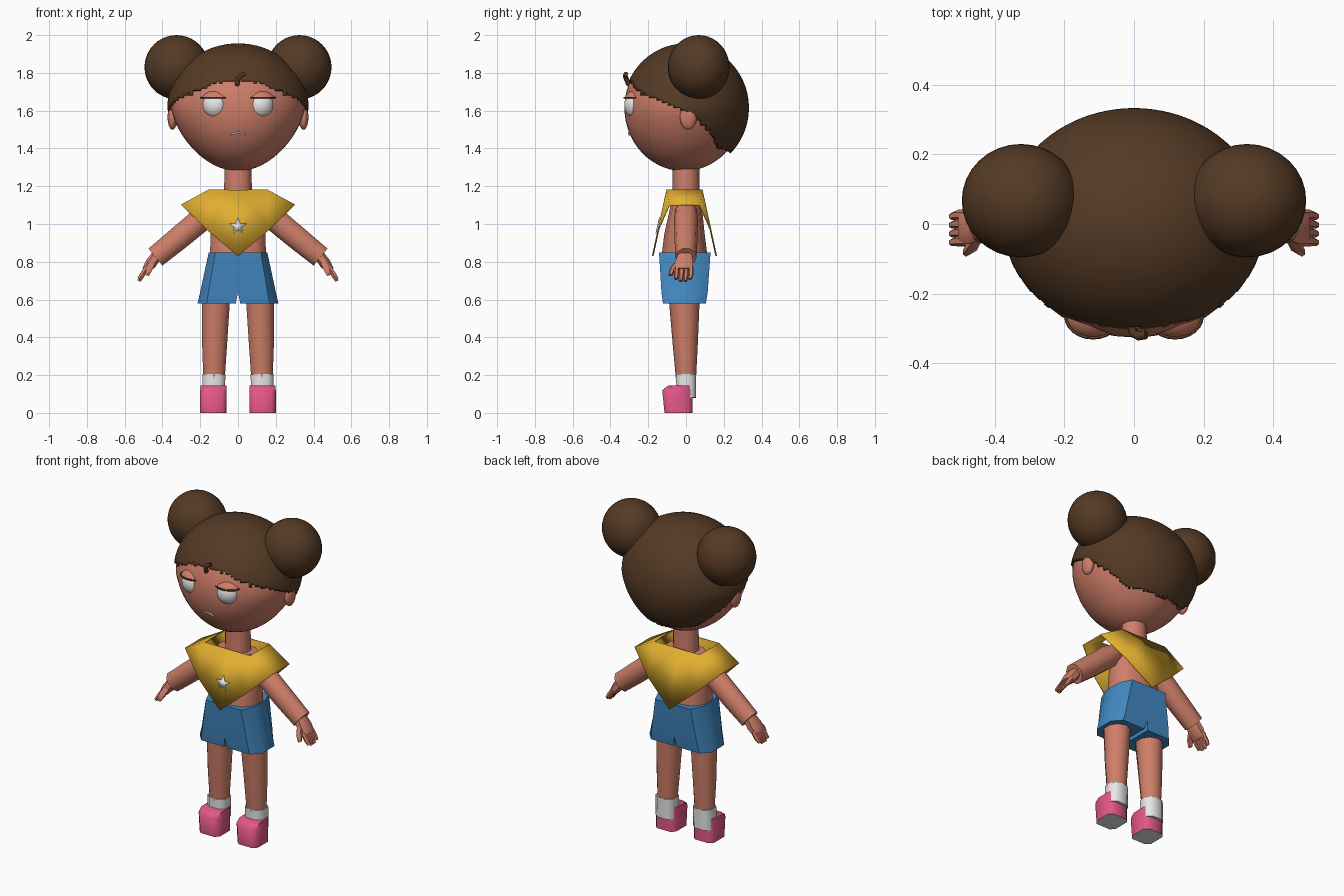
import bpy, bmesh, math
from mathutils import Vector
from math import sin, cos, pi, radians

if "Cube" in bpy.data.objects:
    bpy.data.objects.remove(bpy.data.objects["Cube"], do_unlink=True)


def material(name, r, g, b):
    m = bpy.data.materials.new(name)
    m.use_nodes = True
    m.diffuse_color = (r, g, b, 1)
    m.node_tree.nodes["Principled BSDF"].inputs["Base Color"].default_value = (r, g, b, 1)
    return m


skin = material("skin", .62, .21, .14)
brown = material("brown hair", .09, .042, .018)
yellow = material("yellow cloth", .75, .43, .03)
blue = material("blue cloth", .055, .25, .54)
pink = material("pink shoe", .76, .095, .25)
white = material("white", .8, .8, .8)


def finish(name, bm, mat, angle=40, thick=0):
    """Turn a bmesh into a shaded object, optionally given thickness."""
    bmesh.ops.recalc_face_normals(bm, faces=bm.faces[:])
    me = bpy.data.meshes.new(name)
    bm.to_mesh(me)
    bm.free()
    me.materials.append(mat)
    ob = bpy.data.objects.new(name, me)
    bpy.context.collection.objects.link(ob)
    if thick:
        mod = ob.modifiers.new("thickness", 'SOLIDIFY')
        mod.thickness, mod.offset = thick, 0
    bpy.ops.object.select_all(action='DESELECT')
    ob.select_set(True)
    bpy.context.view_layer.objects.active = ob
    bpy.ops.object.shade_smooth_by_angle(angle=radians(angle))
    return ob


def loft(name, rings, mat, n=8, power=1.0, angle=50):
    """Join rings (centre, half width, half depth) along a path; power < 1 is boxier."""
    bm = bmesh.new()
    axis = (Vector(rings[-1][0]) - Vector(rings[0][0])).normalized()
    v = Vector((0, 1, 0))
    u = v.cross(axis).normalized()
    loops = []
    for c, ru, rv in rings:
        loop = []
        for i in range(n):
            a = 2 * pi * (i + .5) / n
            x = math.copysign(abs(cos(a)) ** power, cos(a))
            y = math.copysign(abs(sin(a)) ** power, sin(a))
            k = cos(pi / n) ** power
            loop.append(bm.verts.new(Vector(c) + u * x * ru / k + v * y * rv / k))
        loops.append(loop)
    for a, b in zip(loops, loops[1:]):
        for i in range(n):
            bm.faces.new((a[i], a[(i + 1) % n], b[(i + 1) % n], b[i]))
    bm.faces.new(loops[0])
    bm.faces.new(loops[-1])
    return finish(name, bm, mat, angle)


def ball(center, radii, u=32, v=20):
    bm = bmesh.new()
    bmesh.ops.create_uvsphere(bm, u_segments=u, v_segments=v, radius=1)
    for p in bm.verts:
        p.co = Vector(center) + Vector(radii) * p.co
    return bm


def strand(name, points, radius, mat):
    """Thin rounded line through points."""
    cu = bpy.data.curves.new(name, 'CURVE')
    cu.dimensions = '3D'
    cu.bevel_depth, cu.bevel_resolution, cu.use_fill_caps = radius, 1, True
    sp = cu.splines.new('POLY')
    sp.points.add(len(points) - 1)
    for p, co in zip(sp.points, points):
        p.co = (*co, 1)
    cu.materials.append(mat)
    ob = bpy.data.objects.new(name, cu)
    bpy.context.collection.objects.link(ob)


def side(s):
    return "left_" if s > 0 else "right_"


# Head: ellipsoid narrowing towards the chin
HEAD_Z = 1.615


def skull(center, radii, u, v):
    bm = ball(center, radii, u, v)
    for p in bm.verts:
        t = (HEAD_Z - p.co.z) / radii[2]
        p.co.x *= 1 - .18 * max(t, 0)
    return bm


finish("head", skull((0, -.012, HEAD_Z), (.355, .314, .335), 40, 28), skin)

# Hair cap: skull shell kept above a jagged hairline (degrees from front, height)
HAIRLINE = [(0, 1.765), (25, 1.74), (50, 1.685), (80, 1.625), (95, 1.58),
            (115, 1.48), (130, 1.405), (180, 1.385)]


def hairline(a):
    for (a0, z0), (a1, z1) in zip(HAIRLINE, HAIRLINE[1:]):
        if a <= a1:
            return z0 + (z1 - z0) * (a - a0) / (a1 - a0)
    return HAIRLINE[-1][1]


bm = skull((0, 0, HEAD_Z), (.366, .325, .333), 128, 80)
low = []
for f in bm.faces:
    c = f.calc_center_median()
    a = math.degrees(math.atan2(abs(c.x), -c.y))
    if c.z < hairline(a) + .006 * sin(a * 1.3):
        low.append(f)
bmesh.ops.delete(bm, geom=low, context='FACES')
finish("hair_cap", bm, brown, 40, .016)
strand("hair_curl", [(-.005, -.302, 1.735), (.0, -.315, 1.765), (.012, -.322, 1.785),
                     (.035, -.318, 1.795)], .013, brown)

# Mouth
strand("mouth", [(x * .01, -.301 + .00003 * x * x, 1.483 - .0006 * x * x)
                 for x in range(-4, 5)], .005, white)

for s in (1, -1):
    p = side(s)
    # Hair bun and ear
    finish(p + "hair_bun", ball((s * .325, .067, 1.83), (.17, .163, .17)), brown)
    finish(p + "ear", ball((s * .347, .012, 1.565), (.026, .045, .066), 16, 12), skin)

    # Eye, heavy lid and lash line
    ex, ey, ez = s * .118, -.264, 1.63
    finish(p + "eye", ball((ex, ey, ez), (.07, .063, .072)), white)
    bm = ball((ex, ey, ez), (.086, .07, .08))
    bmesh.ops.bisect_plane(bm, geom=bm.verts[:] + bm.edges[:] + bm.faces[:],
                           plane_co=(0, 0, 1.668), plane_no=(0, 0, -1), clear_outer=True)
    bmesh.ops.holes_fill(bm, edges=[e for e in bm.edges if e.is_boundary])
    finish(p + "eyelid", bm, skin)
    lash = [(ex + .078 * cos(a), ey - .063 * sin(a), 1.668)
            for a in [pi * i / 12 for i in range(13)]]
    strand(p + "lashes", lash, .005, brown)

    # Arm
    loft(p + "arm", [((s * .13, 0, 1.075), .05, .055), ((s * .2, 0, 1.02), .064, .06),
                     ((s * .32, 0, .92), .062, .058), ((s * .437, 0, .825), .058, .053)],
         skin, 10)
    # Hand with four fingers and a thumb
    loft(p + "palm", [((s * .43, -.005, .835), .028, .038), ((s * .462, -.01, .79), .03, .048),
                      ((s * .49, -.012, .755), .02, .046)], skin, 8, .7)
    for i in range(4):
        y = .026 - .025 * i
        drop = .012 if i in (1, 2) else 0
        loft(p + "finger_%d" % (i + 1),
             [((s * .482, y, .768), .014, .013), ((s * .506, y, .732), .014, .013),
              ((s * .524, y - .004, .71 - drop), .009, .009)], skin, 6)
    loft(p + "thumb", [((s * .45, -.04, .8), .014, .014), ((s * .468, -.068, .765), .017, .015),
                       ((s * .482, -.082, .728), .011, .01)], skin, 6)

    # Leg, sock and shoe with a pale sole
    loft(p + "leg", [((s * .127, 0, .17), .056, .05), ((s * .124, -.004, .36), .066, .063),
                     ((s * .115, -.01, .64), .075, .08)], skin, 10)
    loft(p + "sock", [((s * .129, 0, .08), .06, .052), ((s * .127, 0, .205), .06, .054)],
         white, 8, .7)
    shoe = loft(p + "shoe", [((s * .13, -.04, 0), .07, .074), ((s * .13, -.045, .12), .07, .081),
                             ((s * .13, -.03, .145), .068, .064)], pink, 8, .45)
    shoe.data.materials.append(white)
    for f in shoe.data.polygons:
        f.material_index = int(f.normal.z < -.9)

    # Half of the shorts, flaring to the hem
    bm = bmesh.new()
    loops = []
    for z, inner, outer, front, back in [(.85, 0, .155, -.143, .13), (.64, 0, .2, -.13, .115),
                                         (.58, .012, .214, -.122, .105)]:
        mid = (front + back) / 2
        outline = [(inner, front), (outer * .78, front), (outer, mid - .06), (outer, mid + .06),
                   (outer * .78, back), (inner, back)]
        loops.append([bm.verts.new((s * x, y, z)) for x, y in outline])
    for a, b in zip(loops, loops[1:]):
        for i in range(6):
            bm.faces.new((a[i], a[(i + 1) % 6], b[(i + 1) % 6], b[i]))
    bm.faces.new(loops[0])
    bm.faces.new(loops[-1])
    finish(p + "shorts", bm, blue, 50)

# Torso and neck
loft("torso", [((0, -.008, .8), .148, .12), ((0, -.008, .95), .146, .102),
               ((0, 0, 1.08), .15, .082), ((0, 0, 1.15), .12, .068)], skin, 10, .85)
loft("neck", [((0, 0, 1.12), .076, .07), ((0, 0, 1.36), .068, .066)], skin, 10)

# Loose top: pointed front and back panels joined over the shoulders
bm = bmesh.new()
panels = []
for f in (-1, 1):
    half = {}
    for s in (1, -1):
        half[s] = [bm.verts.new((s * x, f * y - .008, z)) for x, y, z in
                   [(.155, .092, 1.18), (.3, .08, 1.1), (.165, .138, .97)]]
    top = bm.verts.new((0, f * .092 - .008, 1.18))
    tip = bm.verts.new((0, f * .168 - .008, .83))
    for s in (1, -1):
        collar, cuff, hem = half[s]
        bm.faces.new((top, collar, hem, tip))
        bm.faces.new((collar, cuff, hem))
    panels.append(half)
for s in (1, -1):
    a, b = panels[0][s], panels[1][s]
    bm.faces.new((a[0], a[1], b[1], b[0]))
finish("loose_top", bm, yellow, 35, .008)

# Star plate lying on the front panel
bm = bmesh.new()
star = []
for i in range(10):
    r = .047 if i % 2 == 0 else .02
    x, z = r * sin(pi * i / 5), .987 + r * cos(pi * i / 5)
    star.append(bm.verts.new((x, -.1 - (1.18 - z) * .217 - .009, z)))
bm.faces.new(star)
finish("star_patch", bm, white, 30, .004)
